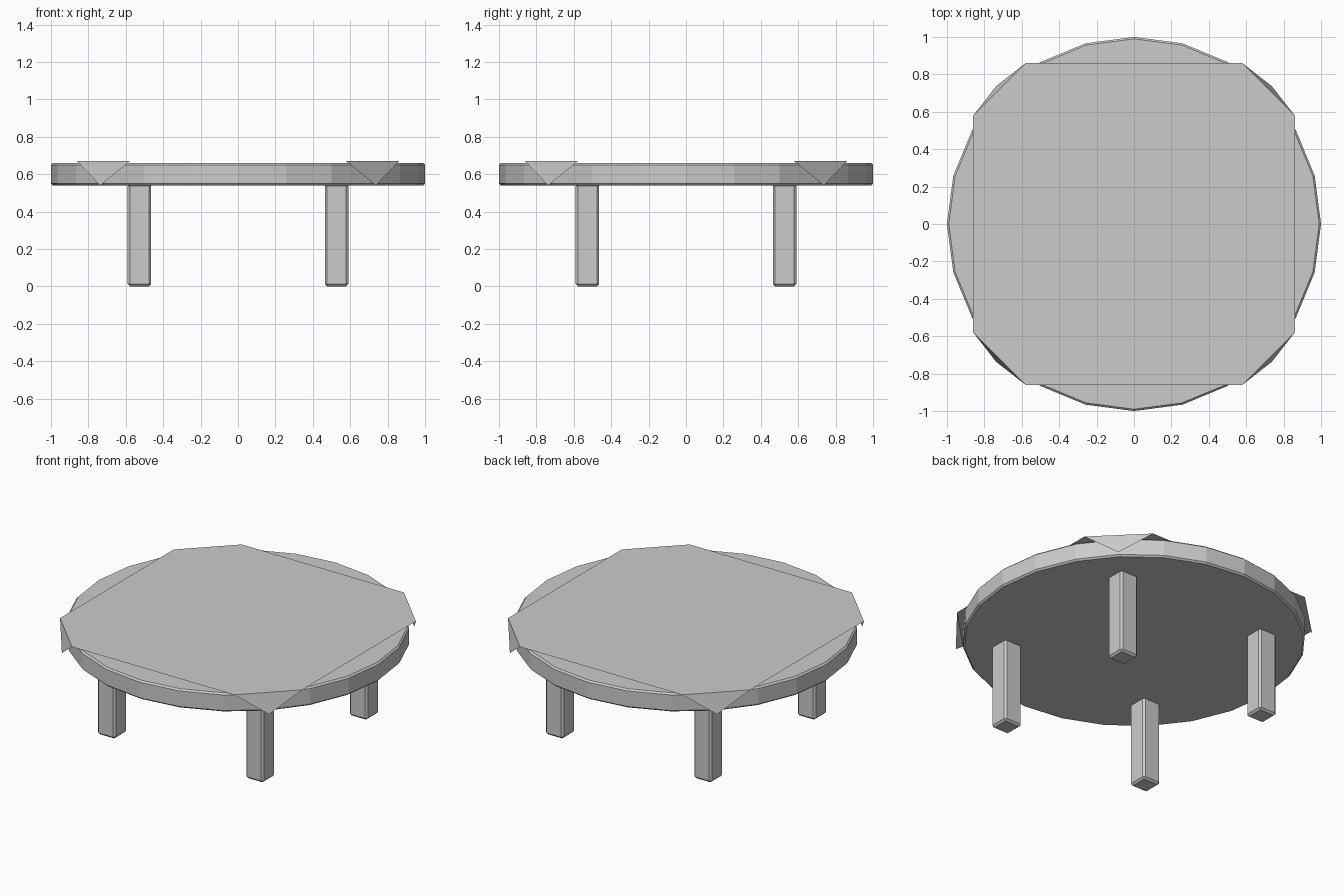
import bpy, bmesh, math

if "Cube" in bpy.data.objects:
    bpy.data.objects.remove(bpy.data.objects["Cube"])


def add_bevel(obj, width):
    mod = obj.modifiers.new("edge_bevel", "BEVEL")
    mod.width = width
    mod.segments = 1
    mod.limit_method = "ANGLE"
    mod.angle_limit = math.radians(30)


# Round 24-sided table top
bpy.ops.mesh.primitive_cylinder_add(vertices=24, radius=1, depth=0.12, location=(0, 0, 0.6))
top = bpy.context.object
top.name = "table_top"
add_bevel(top, 0.01)

# Four square legs
for sy, side_y in ((-1, "front"), (1, "back")):
    for sx, side_x in ((-1, "left"), (1, "right")):
        bpy.ops.mesh.primitive_cube_add(size=1, location=(sx * 0.527, sy * 0.527, 0.274))
        leg = bpy.context.object
        leg.name = f"{side_y}_{side_x}_leg"
        leg.scale = (0.126, 0.126, 0.548)
        bpy.ops.object.transform_apply(location=False, rotation=False, scale=True)
        add_bevel(leg, 0.012)

# Thin cloth: octagon sheet with four hanging corner flaps
bm = bmesh.new()
outline = []
for sx, sy in ((1, 1), (-1, 1), (-1, -1), (1, -1)):
    pair = [(sx * 0.862, sy * 0.577), (sx * 0.577, sy * 0.862)]
    if sx * sy < 0:
        pair.reverse()
    a, b = [bm.verts.new((x, y, 0.67)) for x, y in pair]
    tip = bm.verts.new((sx * 0.737, sy * 0.737, 0.54))
    bm.faces.new((b, a, tip))
    outline += [a, b]
bm.faces.new(outline)
mesh = bpy.data.meshes.new("tablecloth")
bm.to_mesh(mesh)
bm.free()
cloth = bpy.data.objects.new("tablecloth", mesh)
bpy.context.collection.objects.link(cloth)
